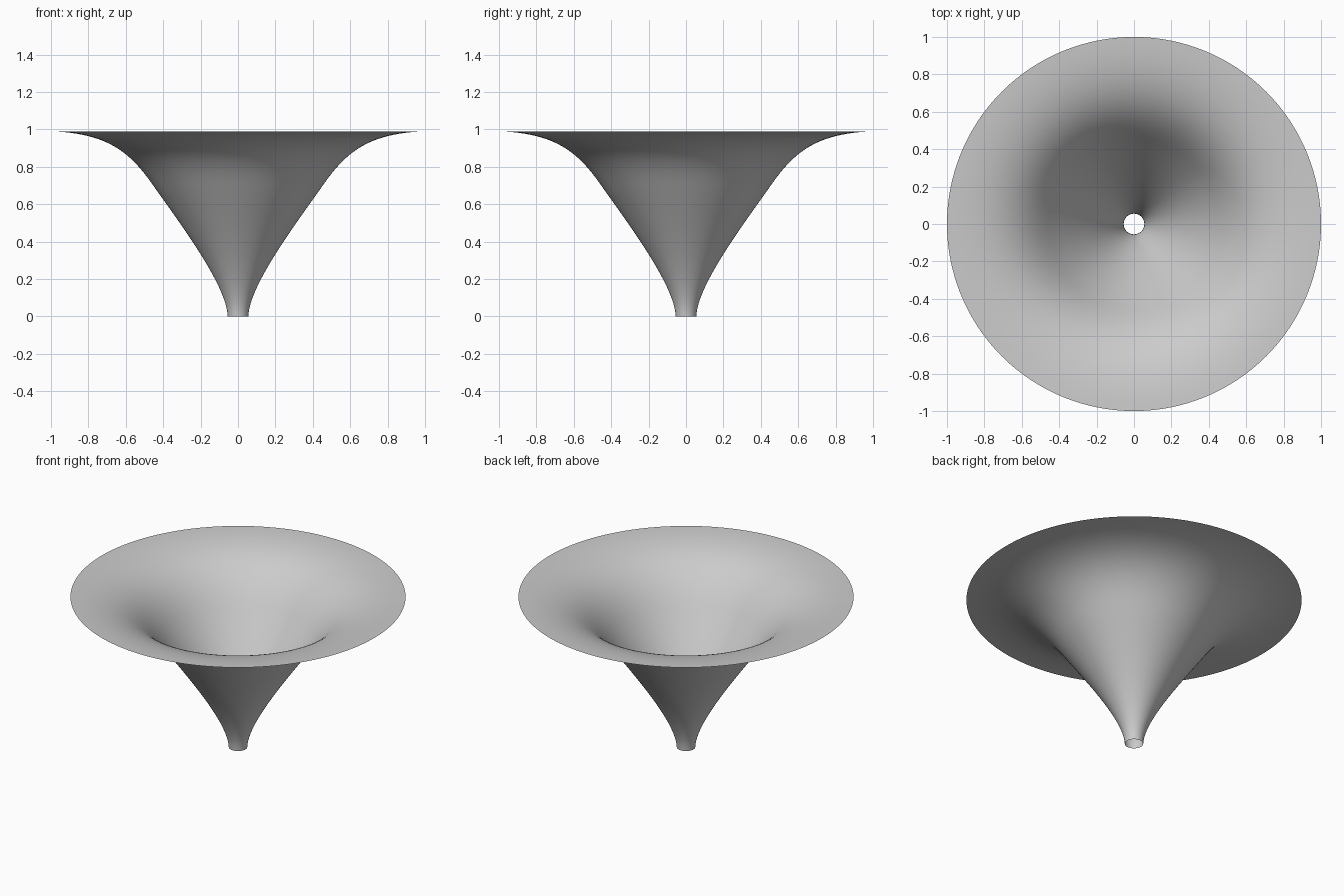
import bpy
import bmesh
from math import tau
from mathutils import Matrix, Vector
from mathutils.geometry import interpolate_bezier

cube = bpy.data.objects.get("Cube")
if cube:
    bpy.data.objects.remove(cube, do_unlink=True)

SIDES = 128
STEPS = 24

# Plain grey material
grey = bpy.data.materials.new("light_grey")
grey.use_nodes = True
colour = (0.6, 0.6, 0.6, 1)
grey.diffuse_color = colour
grey.node_tree.nodes["Principled BSDF"].inputs["Base Color"].default_value = colour


def point(radius, height):
    return Vector((radius, 0, height))


# Flared profile: narrow spout to sloping wall, then sloping wall to flat rim
spout = interpolate_bezier(point(0.055, 0), point(0.06, 0.17),
                           point(0.32, 0.51), point(0.46, 0.71), STEPS)
flare = interpolate_bezier(point(0.46, 0.71), point(0.58, 0.88),
                           point(0.70, 0.98), point(1, 0.99), STEPS)
profile = spout + flare[1:]

# Funnel: the profile turned around the upright axis, open at both ends
bm = bmesh.new()
rings = []
for p in profile:
    rings.append([bm.verts.new(Matrix.Rotation(tau * i / SIDES, 3, 'Z') @ p)
                  for i in range(SIDES)])
for low, high in zip(rings, rings[1:]):
    for i in range(SIDES):
        j = (i + 1) % SIDES
        face = bm.faces.new((low[i], low[j], high[j], high[i]))
        face.smooth = True

mesh = bpy.data.meshes.new("funnel")
bm.to_mesh(mesh)
bm.free()
mesh.materials.append(grey)
funnel = bpy.data.objects.new("funnel", mesh)
bpy.context.collection.objects.link(funnel)
